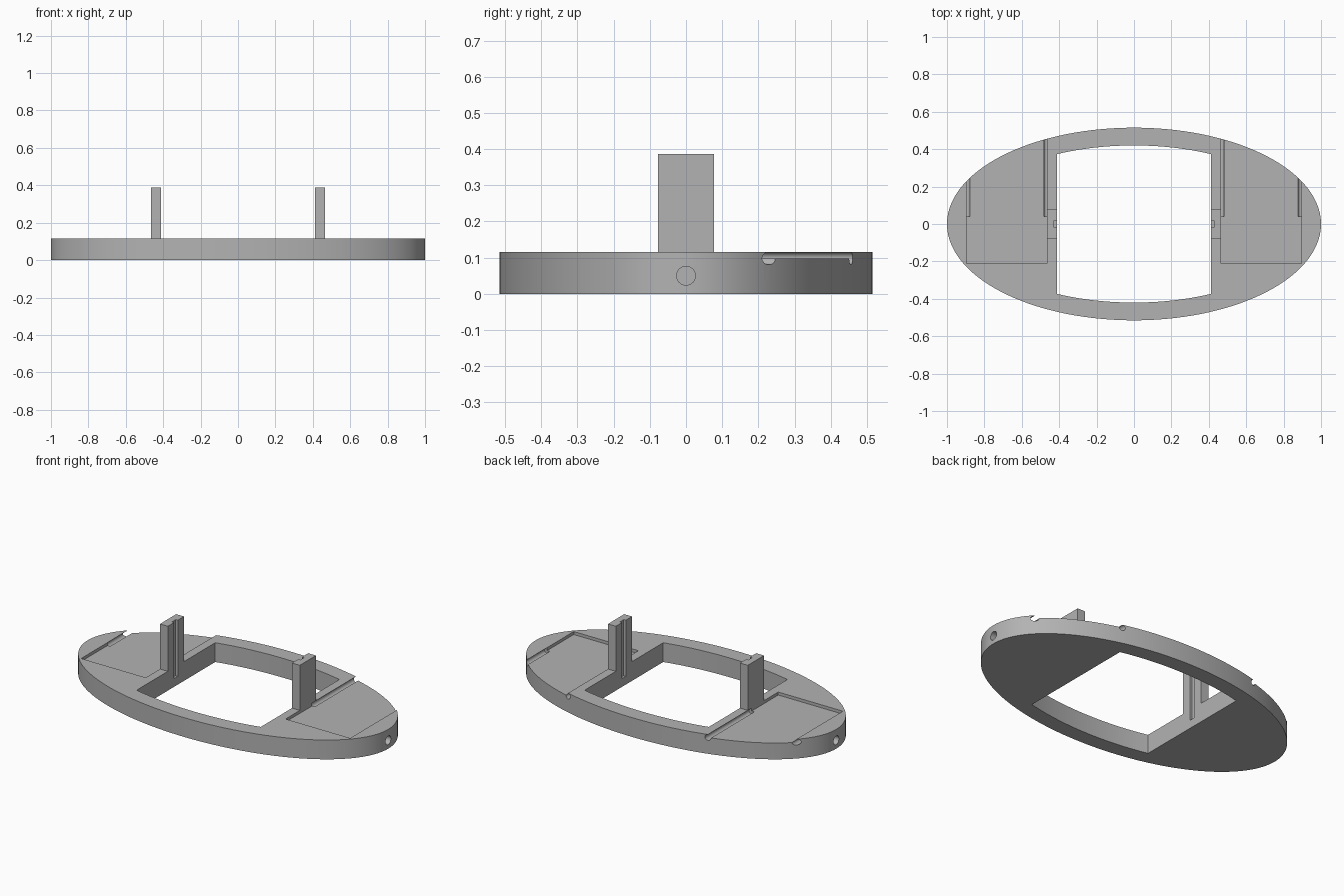
import bpy
import math
from math import sin, cos, pi

cube = bpy.data.objects.get("Cube")
if cube:
    bpy.data.objects.remove(cube, do_unlink=True)

RIM_X, RIM_Y, TOP = 1.0, 0.515, 0.116
HOLE_X, HOLE_A, HOLE_B = 0.413, 0.9, 0.42
POST_X, POST_Y, POST_TOP = 0.465, 0.077, 0.387
FLOOR = 0.098

grey = bpy.data.materials.new("plain grey")
grey.use_nodes = True
colour = (0.45, 0.45, 0.45, 1)
grey.diffuse_color = colour
grey.node_tree.nodes["Principled BSDF"].inputs["Base Color"].default_value = colour


def prism(name, outline, z0, z1):
    """Extrude a counter-clockwise outline from z0 to z1."""
    n = len(outline)
    verts = [(x, y, z) for z in (z0, z1) for x, y in outline]
    faces = [tuple(reversed(range(n))), tuple(range(n, 2 * n))]
    faces += [(i, (i + 1) % n, n + (i + 1) % n, n + i) for i in range(n)]
    mesh = bpy.data.meshes.new(name)
    mesh.from_pydata(verts, [], faces)
    mesh.materials.append(grey)
    obj = bpy.data.objects.new(name, mesh)
    bpy.context.collection.objects.link(obj)
    return obj


def box(name, x0, x1, y0, y1, z0, z1):
    x0, x1 = sorted((x0, x1))
    return prism(name, [(x0, y0), (x1, y0), (x1, y1), (x0, y1)], z0, z1)


def rod(name, radius, length, centre, rotation):
    bpy.ops.mesh.primitive_cylinder_add(vertices=32, radius=radius, depth=length,
                                        location=centre, rotation=rotation)
    obj = bpy.context.object
    obj.name = name
    obj.data.materials.append(grey)
    return obj


def combine(target, tool, operation):
    tool.hide_render = True
    mod = target.modifiers.new(operation, 'BOOLEAN')
    mod.operation, mod.object, mod.solver = operation, tool, 'EXACT'
    bpy.context.view_layer.objects.active = target
    bpy.ops.object.modifier_apply(modifier=mod.name)
    bpy.data.objects.remove(tool, do_unlink=True)


# Oval base plate
N = 160
base = prism("oval_base", [(RIM_X * cos(2 * pi * i / N), RIM_Y * sin(2 * pi * i / N))
                           for i in range(N)], 0, TOP)

# Central opening: straight sides, curved front and back
steps = 24
arc = [(HOLE_X * (1 - 2 * i / steps)) for i in range(steps + 1)]
back = [(x, HOLE_B * math.sqrt(1 - (x / HOLE_A) ** 2)) for x in arc]
front = [(-x, -y) for x, y in back]
combine(base, prism("opening_cutter", back + front, -0.1, 0.3), 'DIFFERENCE')

for s in (1, -1):
    # Upright post beside the opening
    combine(base, box("post", s * HOLE_X, s * POST_X, -POST_Y, POST_Y, 0.06, POST_TOP), 'UNION')
    # Shallow pocket, open at the back rim
    combine(base, box("pocket_cutter", s * POST_X, s * 0.895, -0.212, 0.7, FLOOR, 0.6), 'DIFFERENCE')
    # Round grooves along both pocket sides
    for x in (POST_X, 0.895):
        combine(base, rod("groove_cutter", 0.0175, 0.66, (s * x, 0.04 + 0.33, FLOOR),
                          (pi / 2, 0, 0)), 'DIFFERENCE')
    # Vertical slot in the inner post face
    combine(base, box("slot_cutter", s * 0.3, s * 0.427, -0.018, 0.018, 0.05, 0.6), 'DIFFERENCE')
    # Blind hole in the end of the rim
    combine(base, rod("hole_cutter", 0.026, 0.66, (s * 0.77, 0, 0.05), (0, pi / 2, 0)), 'DIFFERENCE')

bpy.ops.object.select_all(action='DESELECT')
base.select_set(True)
bpy.context.view_layer.objects.active = base
bpy.ops.object.shade_smooth_by_angle(angle=math.radians(30))
